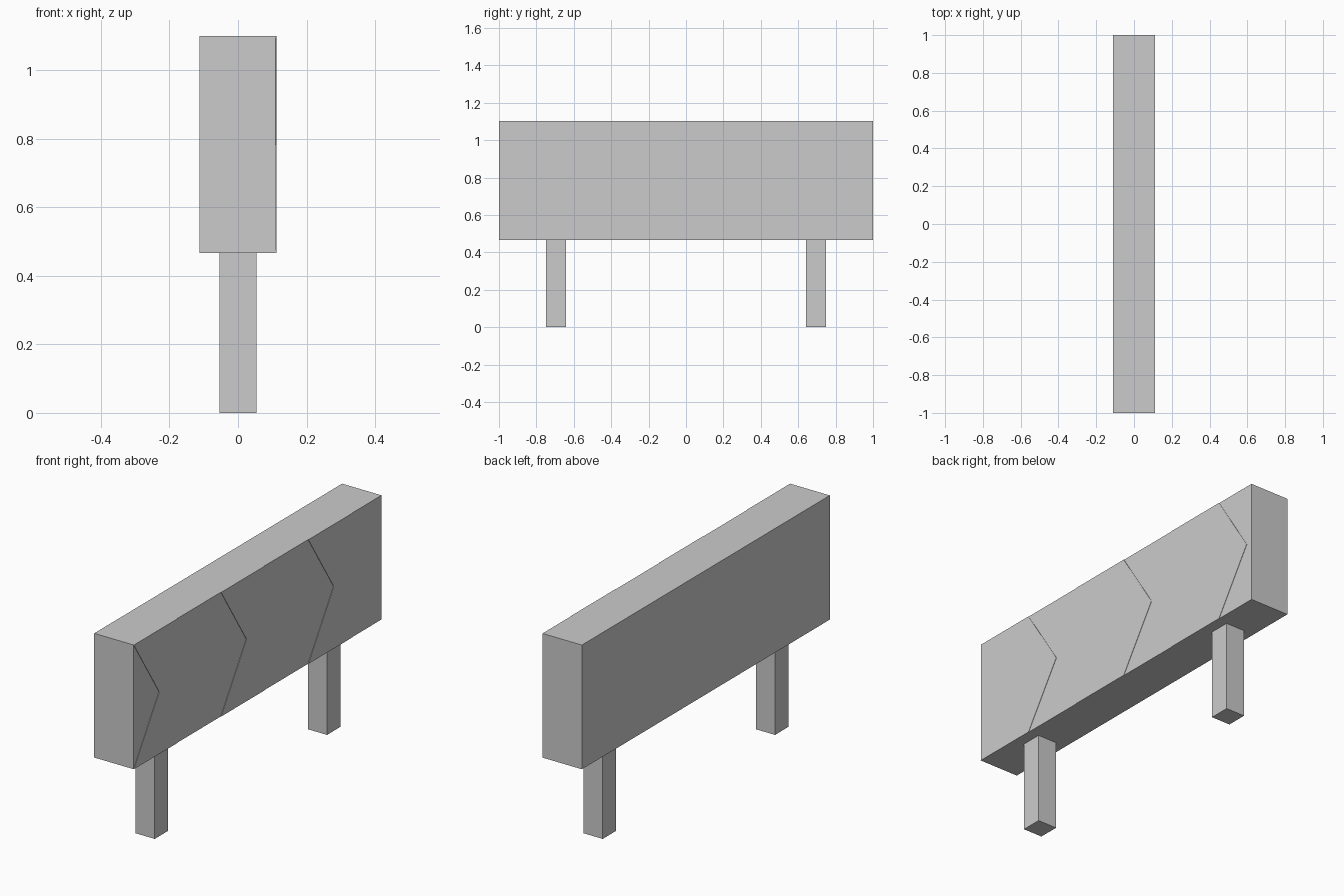
import bpy, bmesh

if "Cube" in bpy.data.objects:
    bpy.data.objects.remove(bpy.data.objects["Cube"])

HALF_X, BOTTOM, TOP = 0.112, 0.467, 1.101
RAISE = 0.002  # chevron relief
FACE_X = HALF_X - RAISE


def box(name, lo, hi):
    bpy.ops.mesh.primitive_cube_add(size=1, location=[(a + b) / 2 for a, b in zip(lo, hi)])
    ob = bpy.context.object
    ob.name = name
    ob.scale = [b - a for a, b in zip(lo, hi)]
    bpy.ops.object.transform_apply(location=False, rotation=False, scale=True)
    return ob


def chevron(name, y, width=0.353, point=0.205):
    # arrow-shaped outline pointing along +y, extruded outward from the panel
    mid = (BOTTOM + TOP) / 2
    outline = [(y, BOTTOM), (y + width, BOTTOM), (y + width + point, mid),
               (y + width, TOP), (y, TOP), (y + point, mid)]
    bm = bmesh.new()
    face = bm.faces.new([bm.verts.new((FACE_X, a, b)) for a, b in outline])
    ext = bmesh.ops.extrude_face_region(bm, geom=[face])
    moved = [g for g in ext["geom"] if isinstance(g, bmesh.types.BMVert)]
    bmesh.ops.translate(bm, verts=moved, vec=(RAISE, 0, 0))
    # open back: it rests on the panel
    inner = [f for f in bm.faces if all(abs(v.co.x - FACE_X) < 1e-6 for v in f.verts)]
    bmesh.ops.delete(bm, geom=inner, context='FACES_ONLY')
    bmesh.ops.recalc_face_normals(bm, faces=bm.faces)
    if max(bm.faces, key=lambda f: f.calc_area()).normal.x < 0:
        bmesh.ops.reverse_faces(bm, faces=bm.faces)
    mesh = bpy.data.meshes.new(name)
    bm.to_mesh(mesh)
    bm.free()
    bpy.context.collection.objects.link(bpy.data.objects.new(name, mesh))


# sign panel
box("sign_panel", (-HALF_X, -1, BOTTOM), (FACE_X, 1, TOP))

# square posts
for side, y in (("front", -0.695), ("back", 0.695)):
    box(side + "_post", (-0.054, y - 0.054, 0), (0.054, y + 0.054, BOTTOM))

# direction chevrons on the right-hand face
for i in range(3):
    chevron(f"chevron_{i + 1}", -1 + 0.704 * i)
